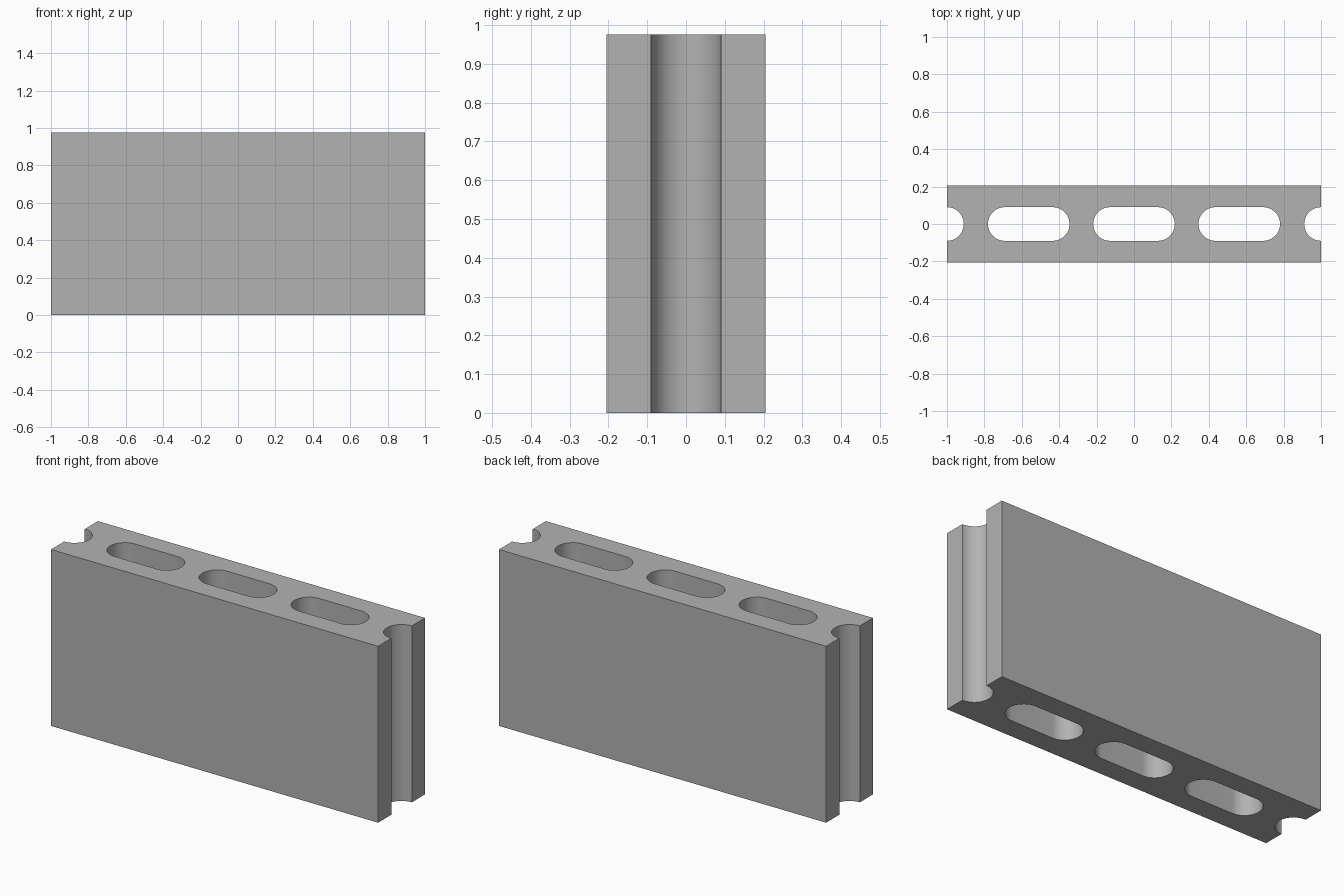
import bpy, bmesh, math

if "Cube" in bpy.data.objects:
    bpy.data.objects.remove(bpy.data.objects["Cube"])

HALF_X, HALF_Y, HEIGHT = 1.0, 0.205, 0.975
R = 0.09            # radius of slot ends and end grooves
SLOT_HALF = 0.218   # half length of a slot
SLOT_X = (-0.563, 0.0, 0.563)
SEG = 24


def arc(cx, start, end):
    """Points of an arc of radius R centred on (cx, 0), angles in degrees."""
    return [(cx + R * math.cos(math.radians(start + (end - start) * i / SEG)),
             R * math.sin(math.radians(start + (end - start) * i / SEG)))
            for i in range(SEG + 1)]


# Outer profile with a half-round groove in each end
outline = [(-HALF_X, -HALF_Y), (HALF_X, -HALF_Y)]
outline += arc(HALF_X, 270, 90)
outline += [(HALF_X, HALF_Y), (-HALF_X, HALF_Y)]
outline += arc(-HALF_X, 90, -90)

# Three rounded through-slots
loops = [outline]
for x in SLOT_X:
    d = SLOT_HALF - R
    loops.append(arc(x + d, -90, 90) + arc(x - d, 90, 270))

# Fill the profile and extrude it upwards
bm = bmesh.new()
edges = []
for pts in loops:
    vs = [bm.verts.new((x, y, 0)) for x, y in pts]
    edges += [bm.edges.new((vs[i - 1], vs[i])) for i in range(len(vs))]
bmesh.ops.triangle_fill(bm, use_beauty=True, edges=edges, normal=(0, 0, 1))
ext = bmesh.ops.extrude_face_region(bm, geom=bm.faces[:], use_keep_orig=True)
top = [g for g in ext["geom"] if isinstance(g, bmesh.types.BMVert)]
bmesh.ops.translate(bm, verts=top, vec=(0, 0, HEIGHT))
bmesh.ops.recalc_face_normals(bm, faces=bm.faces[:])

mesh = bpy.data.meshes.new("hollow_block")
bm.to_mesh(mesh)
bm.free()
block = bpy.data.objects.new("hollow_block", mesh)
bpy.context.collection.objects.link(block)

# Plain grey material
grey = bpy.data.materials.new("concrete grey")
grey.diffuse_color = (0.448, 0.448, 0.448, 1)
grey.use_nodes = True
grey.node_tree.nodes["Principled BSDF"].inputs["Base Color"].default_value = grey.diffuse_color
mesh.materials.append(grey)

# Smooth round walls, sharp corners
bpy.context.view_layer.objects.active = block
block.select_set(True)
bpy.ops.object.shade_smooth_by_angle(angle=math.radians(30))
